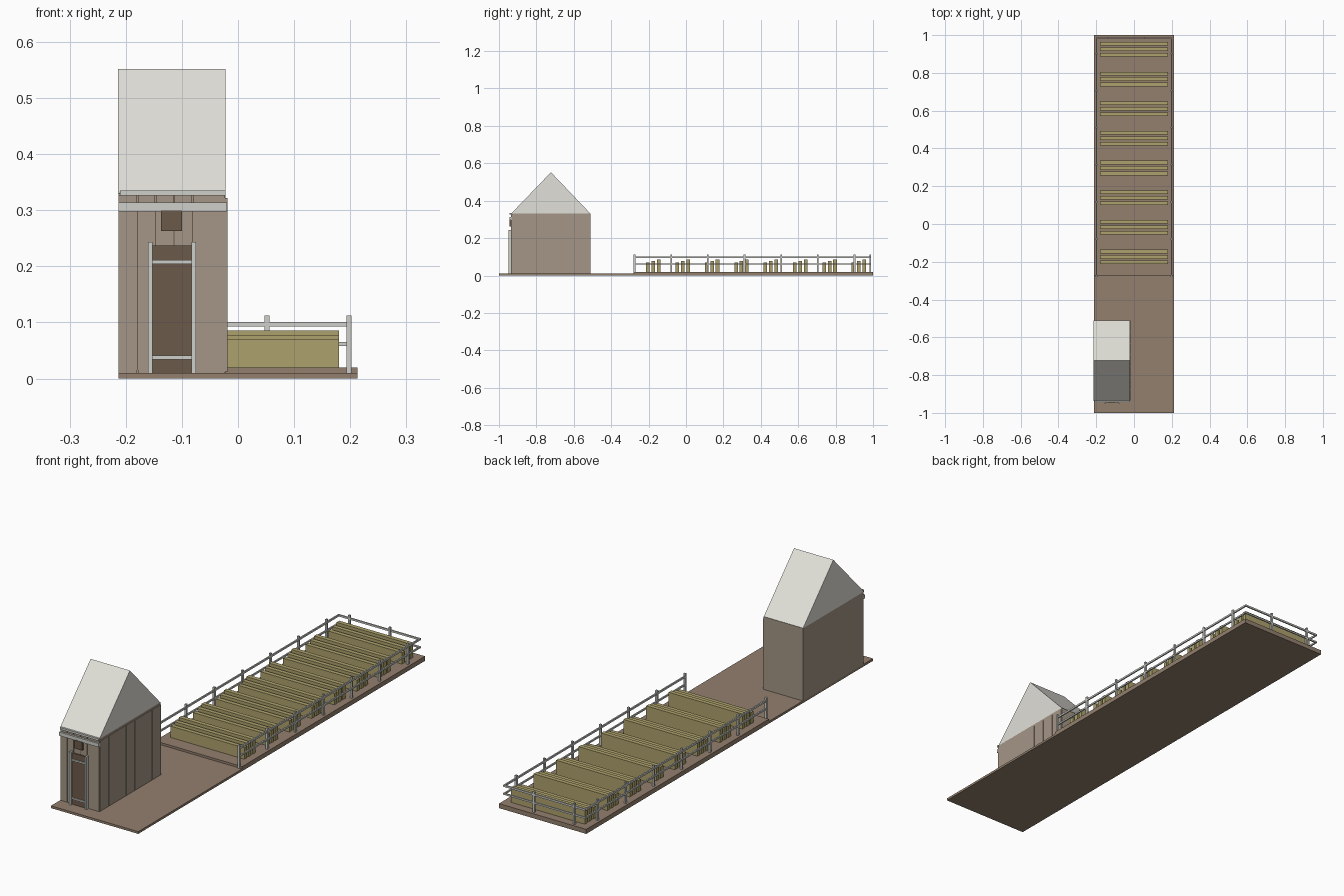
import bpy, bmesh

if "Cube" in bpy.data.objects:
    bpy.data.objects.remove(bpy.data.objects["Cube"])


def material(name, r, g, b):
    m = bpy.data.materials.new(name)
    m.diffuse_color = [(c / 255) ** 2.2 for c in (r, g, b)] + [1]
    m.use_nodes = True
    m.node_tree.nodes["Principled BSDF"].inputs["Base Color"].default_value = m.diffuse_color
    return m


EARTH = material("earth_brown", 146, 127, 110)
WALL = material("wall_wood", 162, 149, 133)
DARK = material("dark_wood", 108, 90, 76)
WHITE = material("off_white", 224, 223, 215)
TRIM = material("pale_trim", 205, 206, 200)
STRAW = material("straw", 172, 160, 108)


def finish(name, bm, mat):
    bmesh.ops.recalc_face_normals(bm, faces=bm.faces)
    me = bpy.data.meshes.new(name)
    bm.to_mesh(me)
    bm.free()
    me.materials.append(mat)
    ob = bpy.data.objects.new(name, me)
    bpy.context.collection.objects.link(ob)
    return ob


def boxes(name, mat, ranges):
    """One object from boxes given as (x0, x1, y0, y1, z0, z1)."""
    bm = bmesh.new()
    for x0, x1, y0, y1, z0, z1 in ranges:
        vs = bmesh.ops.create_cube(bm, size=1)["verts"]
        for v in vs:
            v.co.x = x0 if v.co.x < 0 else x1
            v.co.y = y0 if v.co.y < 0 else y1
            v.co.z = z0 if v.co.z < 0 else z1
    return finish(name, bm, mat)


# Ground slab and raised planting deck
boxes("base_slab", EARTH, [(-.213, .213, -1, 1, 0, .01)])
boxes("raised_deck", EARTH, [(-.213, .213, -.275, 1, .01, .02)])

# Shed body
boxes("shed_body", WALL, [(-.213, -.022, -.931, -.51, .01, .331)])

# Front planks with narrow gaps
edges = [-.213, -.179, -.147, -.114, -.081, -.022]
boxes("front_planks", WALL, [(a + (.001 if i else 0), b - .001, -.935, -.93, .01, .327)
                             for i, (a, b) in enumerate(zip(edges, edges[1:]))])
boxes("front_plank_gaps", DARK, [(x - .001, x + .001, -.9325, -.93, .015, .3) for x in edges[1:-1]])

# Right side planks
step = .425 / 7
boxes("side_planks", WALL, [(-.023, -.019, -.935 + i * step + .001, -.935 + (i + 1) * step - .001, .012, .322)
                            for i in range(7)])

# Roof: triangular prism with its ridge across the shed
bm = bmesh.new()
profile = [(-.936, .33), (-.51, .33), (-.722, .552)]
face = bm.faces.new([bm.verts.new((-.214, y, z)) for y, z in profile])
ext = bmesh.ops.extrude_face_region(bm, geom=[face])["geom"]
bm.faces.new if face.is_valid else None
for v in ext:
    if isinstance(v, bmesh.types.BMVert):
        v.co.x = -.022
finish("roof", bm, WHITE)

# Eave trim
boxes("eave_trim", TRIM, [(-.213, -.02, -.943, -.934, .298, .314),
                          (-.21, -.022, -.943, -.934, .326, .335)])

# Door, frame and plaque
boxes("door", DARK, [(-.153, -.082, -.939, -.934, .01, .237)])
boxes("door_frame", TRIM, [(-.16, -.152, -.949, -.934, .01, .243),
                           (-.083, -.075, -.949, -.934, .01, .243),
                           (-.153, -.082, -.944, -.936, .204, .211),
                           (-.153, -.082, -.944, -.936, .034, .041)])
boxes("plaque", DARK, [(-.137, -.1, -.945, -.934, .263, .3)])

# Rows of three stepped boards
for r in range(8):
    y = -.213 + r * .157
    boxes(f"board_row_{r + 1}", STRAW,
          [(-.18, .18, y + i * .029, y + i * .029 + .019, .02, z) for i, z in enumerate((.07, .078, .086))])

# Fence on both sides and across the back
h = .0045
post_ys = [-.275 + i * .196 for i in range(7)]
posts = [(s * .198, y) for s in (-1, 1) for y in post_ys] + [(.052, .985), (-.145, .985)]
boxes("fence_posts", TRIM, [(x - h, x + h, y - h, y + h, .01, .112) for x, y in posts])
rails = []
for z0, z1 in ((.093, .101), (.058, .065)):
    for s in (-1, 1):
        rails.append((s * .198 - .003, s * .198 + .003, -.278, .988, z0, z1))
    rails.append((-.195, .195, .982, .988, z0, z1))
boxes("fence_rails", TRIM, rails)
